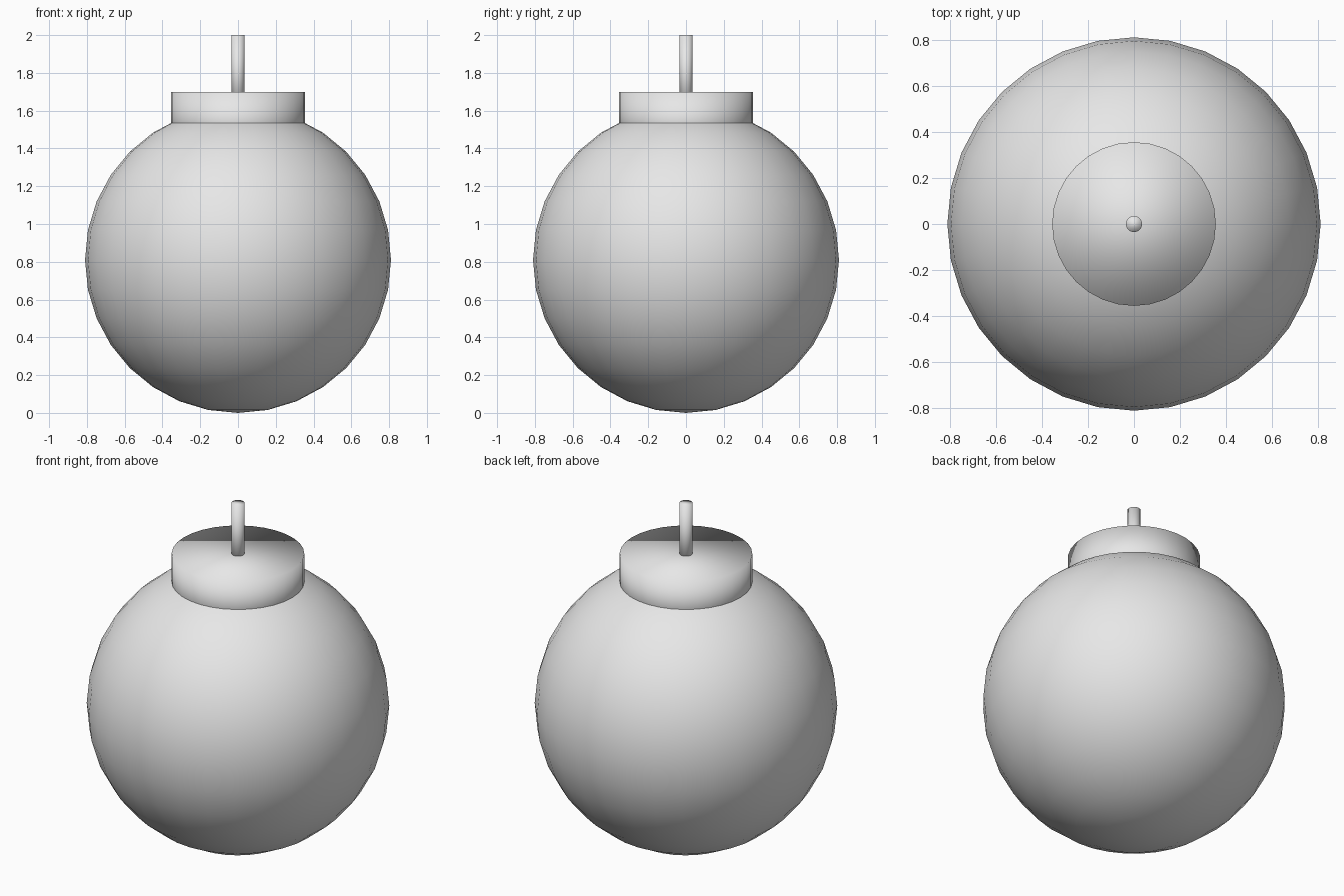
import bpy

# Remove the default object
cube = bpy.data.objects.get("Cube")
if cube:
    bpy.data.objects.remove(cube, do_unlink=True)

RADIUS = 0.81
SEGMENTS = 32

# Single pale grey material
COLOUR = (0.8, 0.8, 0.8, 1.0)
grey = bpy.data.materials.new("pale grey")
grey.use_nodes = True
grey.diffuse_color = COLOUR
grey.node_tree.nodes["Principled BSDF"].inputs["Base Color"].default_value = COLOUR


def finish(name):
    """Name, colour and smooth the newly added part."""
    part = bpy.context.object
    part.name = part.data.name = name
    part.data.materials.append(grey)
    bpy.ops.object.shade_smooth()
    return part


def upright_cylinder(name, radius, bottom, top):
    bpy.ops.mesh.primitive_cylinder_add(
        vertices=SEGMENTS, radius=radius, depth=top - bottom,
        location=(0, 0, (bottom + top) / 2))
    return finish(name)


# Round body standing on the ground
bpy.ops.mesh.primitive_uv_sphere_add(
    segments=SEGMENTS, ring_count=SEGMENTS // 2, radius=RADIUS,
    location=(0, 0, RADIUS))
finish("round_body")

# Collar sunk into the body, and the thin fuse rising from it
upright_cylinder("collar", 0.355, 1.4, 1.7)
upright_cylinder("fuse", 0.035, 1.6, 2.0)
